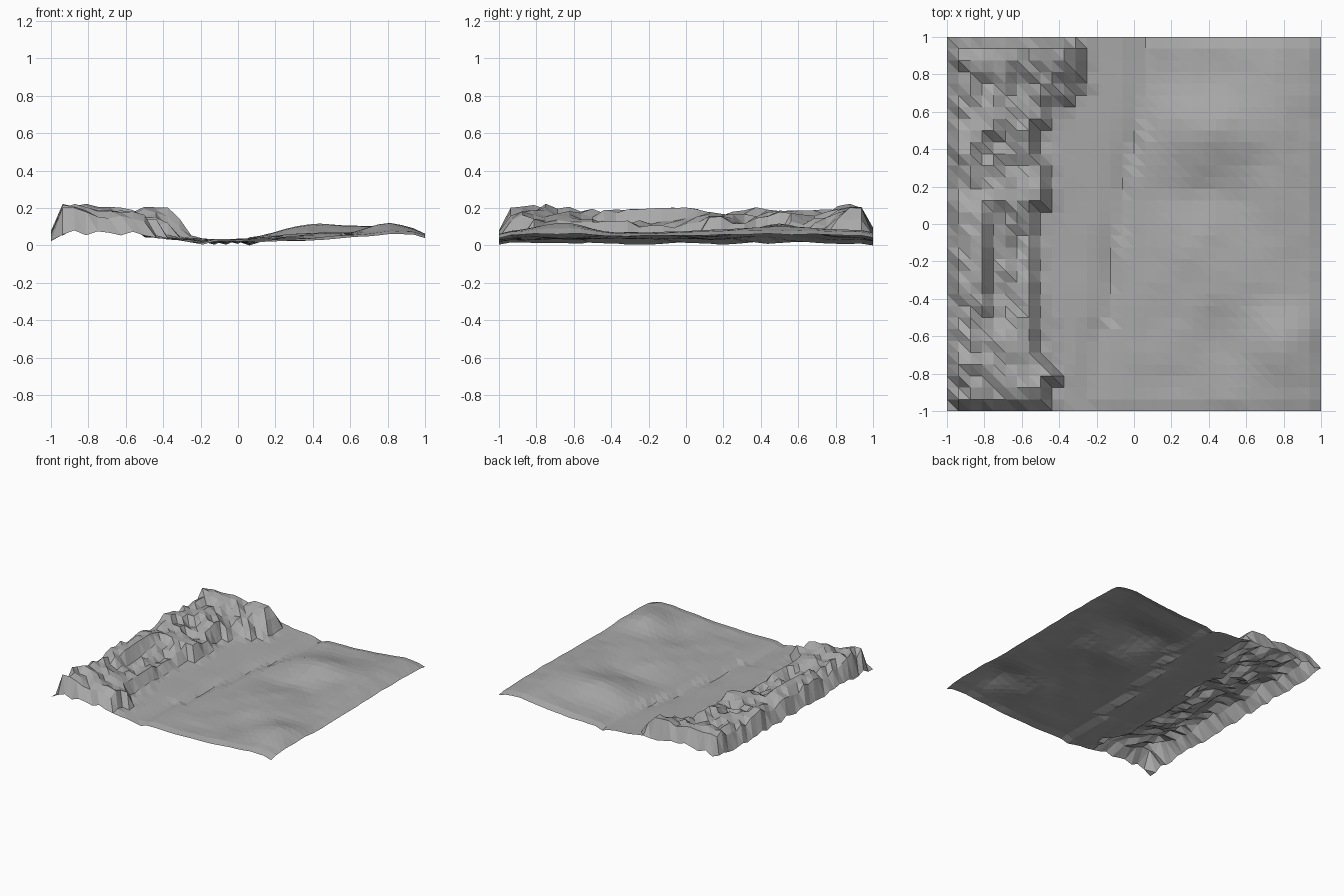
import bpy
import bmesh
import random
from math import exp
from mathutils import Vector, noise

random.seed(7)
cube = bpy.data.objects.get("Cube")
if cube:
    bpy.data.objects.remove(cube)

CELLS = 32
STEP = 2 / CELLS


def lerp_points(points, t):
    """Piecewise linear curve through sorted (t, value) points."""
    if t <= points[0][0]:
        return points[0][1]
    for (a, va), (b, vb) in zip(points, points[1:]):
        if t <= b:
            return va + (vb - va) * (t - a) / (b - a)
    return points[-1][1]


def bump(x, y, cx, cy, rx, ry, height):
    return height * exp(-((x - cx) / rx) ** 2 - ((y - cy) / ry) ** 2)


def rough(x, y, scale, seed):
    return noise.noise(Vector((x * scale, y * scale, seed)))


# Foot of the cliffs, end of the high crest and river bank, as x along y
FOOT = [(-1, -.44), (-.94, -.4), (-.81, -.38), (-.68, -.48), (-.55, -.44),
        (-.4, -.5), (0, -.5), (.1, -.44), (.35, -.44), (.48, -.5),
        (.57, -.42), (.66, -.37), (.72, -.25), (1, -.25)]
CREST = [(-1, -.82), (-.8, -.85), (-.5, -.81), (-.4, -.75), (0, -.75),
         (.2, -.75), (.3, -.81), (.5, -.76), (.76, -.81), (.82, -.63), (1, -.63)]
BANK = [(-1, -.2), (-.6, -.19), (-.5, -.13), (-.2, -.12), (0, -.07),
        (.2, -.06), (.55, .05), (1, .06)]
# Heights of the crest and of the spurs below it, along y
CREST_TOP = [(-1, .11), (-.94, .21), (-.82, .235), (-.6, .21), (-.4, .195), (0, .21),
             (.2, .175), (.37, .21), (.6, .19), (.75, .2), (.87, .23), (.94, .21), (1, .11)]
SPUR_TOP = [(-.94, .17), (-.85, .19), (-.7, .14), (-.55, .15), (-.4, .115), (.05, .115),
            (.15, .17), (.28, .15), (.38, .13), (.5, .16), (.75, .14), (.85, .185), (.94, .185)]
MEADOW = [(-.2, .036), (0, .038), (.2, .039), (.5, .051), (.8, .072), (.94, .07), (1, .055)]


def plain_height(x, y):
    bank = lerp_points(BANK, y)
    if x < bank:
        # River bed, deepest just before the bank
        bed = lerp_points([(-.45, .05), (-.2, .038), (-.12, .034), (-.06, .024), (0, .008)], x - bank)
        return bed + .004 * rough(x, y, 4, 3)
    z = lerp_points(MEADOW, x)
    z = min(z, .014 + (x - bank) * .5)
    # Rolling hills and hollows
    z += bump(x, y, .4, .5, .24, .2, .075)
    z += bump(x, y, .78, -.66, .19, .17, .052)
    z += bump(x, y, .8, .5, .18, .45, .032)
    z += bump(x, y, .4, -.22, .22, .28, .027)
    z -= bump(x, y, .4, .15, .3, .1, .012)
    z -= bump(x, y, .45, -.65, .15, .25, .012)
    z -= bump(x, y, .14, .78, .08, .18, .015)
    fade = min(1, max(0, (x - bank) * 3))
    z += fade * (.01 * rough(x, y, 4, 5) + .005 * rough(x, y, 8, 9))
    if abs(y) > .99:
        z -= .012
    return max(z, .004)


def height(x, y):
    foot = lerp_points(FOOT, y)
    crest = lerp_points(CREST, y)
    if x < -.99:
        # Outer rim at the base of the cliff
        return lerp_points([(-1, .03), (-.9, .05), (.9, .06), (1, .07)], y) + random.uniform(-.015, .02)
    if abs(y) > .99 and x < foot - STEP * .9:
        return random.uniform(.055, .1)
    top = lerp_points(CREST_TOP, y)
    if x < crest - STEP * .5:
        # High crest, with gullies biting into its outer side
        gully = random.uniform(0, .08) if x < -.9 else random.uniform(0, .025)
        return top - gully
    if x < foot - STEP * .9:
        # Broken spurs falling from the crest to the plain
        down = (x - crest) / (foot - crest)
        spur = lerp_points(SPUR_TOP, y) + .02 - .04 * down + .04 * rough(x, y, 5, 1)
        return min(max(spur + random.uniform(-.025, .025), .065), top)
    # Scree softens the foot of the cliffs
    scree = max(0, 1 - (x - foot + STEP) / .13) * random.uniform(0, .03)
    return plain_height(x, y) + scree


# Terrain sheet of triangles
bm = bmesh.new()
rows = []
for j in range(CELLS + 1):
    y = -1 + j * STEP
    rows.append([bm.verts.new((x, y, height(x, y)))
                 for x in (-1 + i * STEP for i in range(CELLS + 1))])
for low, high in zip(rows, rows[1:]):
    for a, b, c, d in zip(low, low[1:], high[1:], high):
        bm.faces.new((a, b, d))
        bm.faces.new((b, c, d))

# Rest the lowest point on the ground
lowest = min(v.co.z for v in bm.verts)
for v in bm.verts:
    v.co.z -= lowest

mesh = bpy.data.meshes.new("terrain")
bm.to_mesh(mesh)
bm.free()
terrain = bpy.data.objects.new("terrain", mesh)
bpy.context.scene.collection.objects.link(terrain)

# Plain grey stone
stone = bpy.data.materials.new("grey_stone")
stone.use_nodes = True
colour = (.4, .4, .4, 1)
stone.diffuse_color = colour
stone.node_tree.nodes["Principled BSDF"].inputs["Base Color"].default_value = colour
mesh.materials.append(stone)
